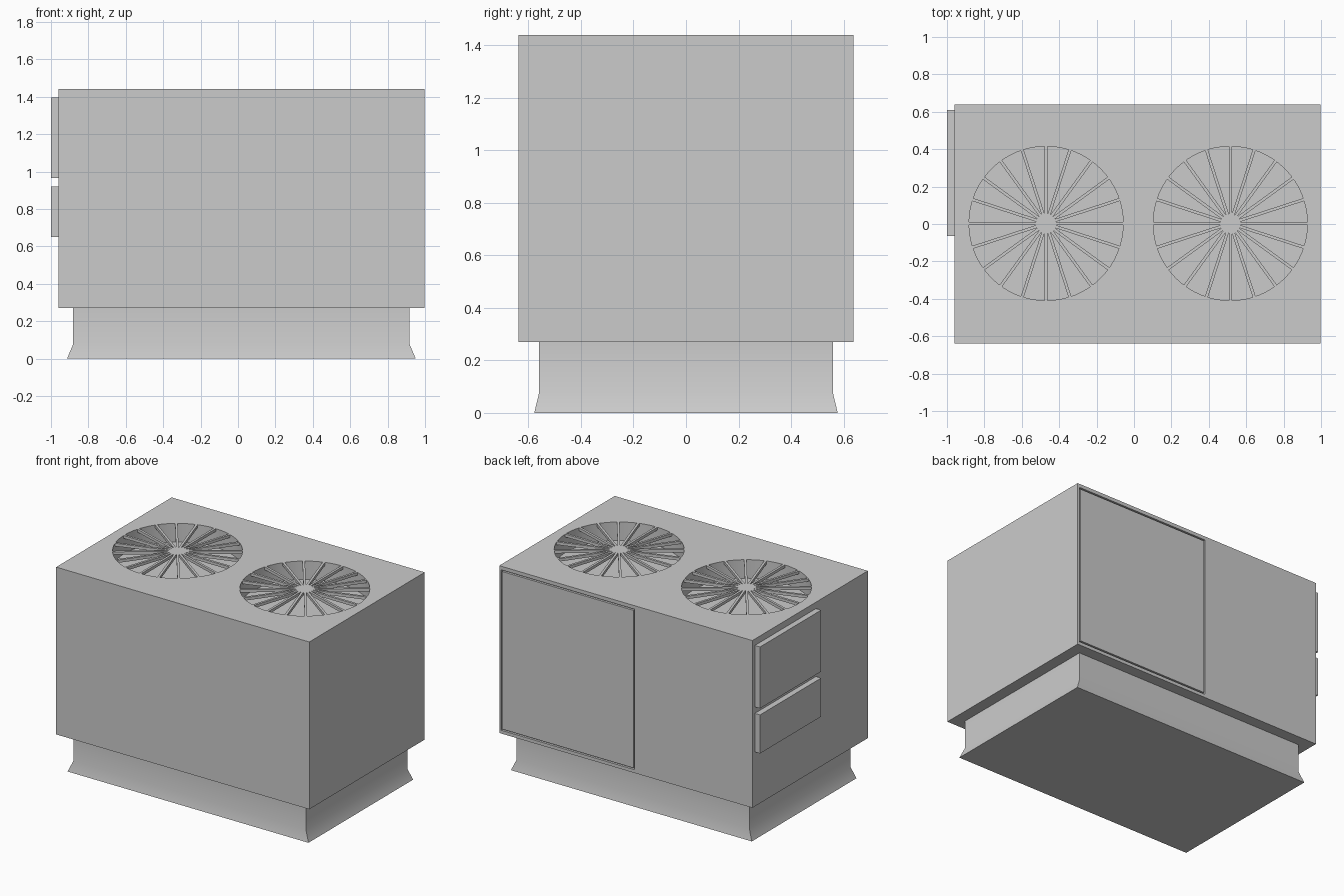
import bpy, bmesh, math

if "Cube" in bpy.data.objects:
    bpy.data.objects.remove(bpy.data.objects["Cube"])

TOP = 1.44
FANS = [(-0.47, 0.003), (0.515, 0.003)]
R = 0.412


def finish(name, bm):
    bmesh.ops.recalc_face_normals(bm, faces=bm.faces)
    me = bpy.data.meshes.new(name)
    bm.to_mesh(me)
    bm.free()
    ob = bpy.data.objects.new(name, me)
    bpy.context.collection.objects.link(ob)
    return ob


def activate(ob):
    bpy.ops.object.select_all(action='DESELECT')
    ob.select_set(True)
    bpy.context.view_layer.objects.active = ob


def prism(name, outline, z0, z1):
    """Extrude a flat xy outline between two heights."""
    bm = bmesh.new()
    face = bm.faces.new([bm.verts.new((x, y, z0)) for x, y in outline])
    ext = bmesh.ops.extrude_face_region(bm, geom=[face])
    verts = [g for g in ext['geom'] if isinstance(g, bmesh.types.BMVert)]
    bmesh.ops.translate(bm, verts=verts, vec=(0, 0, z1 - z0))
    return finish(name, bm)


def box(name, x0, x1, y0, y1, z0, z1):
    return prism(name, [(x0, y0), (x1, y0), (x1, y1), (x0, y1)], z0, z1)


def cut(ob, cutter):
    cutter.hide_render = True
    mod = ob.modifiers.new("cut", 'BOOLEAN')
    mod.operation = 'DIFFERENCE'
    mod.solver = 'EXACT'
    mod.object = cutter
    activate(ob)
    bpy.ops.object.modifier_apply(modifier=mod.name)
    bpy.data.objects.remove(cutter, do_unlink=True)


def smooth(ob):
    activate(ob)
    bpy.ops.object.shade_smooth_by_angle(angle=math.radians(35))


# cabinet with two round fan wells
cabinet = box("cabinet", -0.96, 0.998, -0.638, 0.638, 0.27, TOP)
for cx, cy in FANS:
    ring = [(cx + R * math.cos(math.tau * i / 64), cy + R * math.sin(math.tau * i / 64))
            for i in range(64)]
    cut(cabinet, prism("well_cutter", ring, TOP - 0.13, TOP + 0.1))

# groove around the access panel on the back
groove = box("groove_cutter", -0.05, 0.985, 0.622, 0.70, 0.293, 1.415)
cut(groove, box("panel_keep", -0.04, 0.975, 0.5, 0.8, 0.303, 1.405))
cut(cabinet, groove)
smooth(cabinet)

# radial fan grilles, flush with the top
N, W = 20, 0.016
valley = W / 2 / math.sin(math.pi / N)
reach = math.asin(W / 2 / R)
for k, (cx, cy) in enumerate(FANS):
    star = []
    for i in range(N):
        a = math.tau * i / N
        for r, t in ((R, a - reach), (R, a + reach), (valley, a + math.pi / N)):
            star.append((cx + r * math.cos(t), cy + r * math.sin(t)))
    prism(f"fan_grille_{k + 1}", star, TOP - 0.02, TOP)

# two control boxes on the left side
box("upper_side_box", -1.0, -0.955, -0.065, 0.61, 0.965, 1.395)
box("lower_side_box", -1.0, -0.955, -0.065, 0.61, 0.65, 0.92)

# plinth flaring out at the foot
bm = bmesh.new()
rings = []
for z, hx, hy in ((0, 0.932, 0.578), (0.075, 0.90, 0.56), (0.27, 0.90, 0.56)):
    rings.append([bm.verts.new((0.018 + sx * hx, sy * hy, z))
                  for sx, sy in ((-1, -1), (1, -1), (1, 1), (-1, 1))])
for a, b in zip(rings, rings[1:]):
    for i in range(4):
        j = (i + 1) % 4
        bm.faces.new((a[i], a[j], b[j], b[i]))
bm.faces.new(rings[0])
bm.faces.new(rings[-1])
smooth(finish("plinth", bm))
